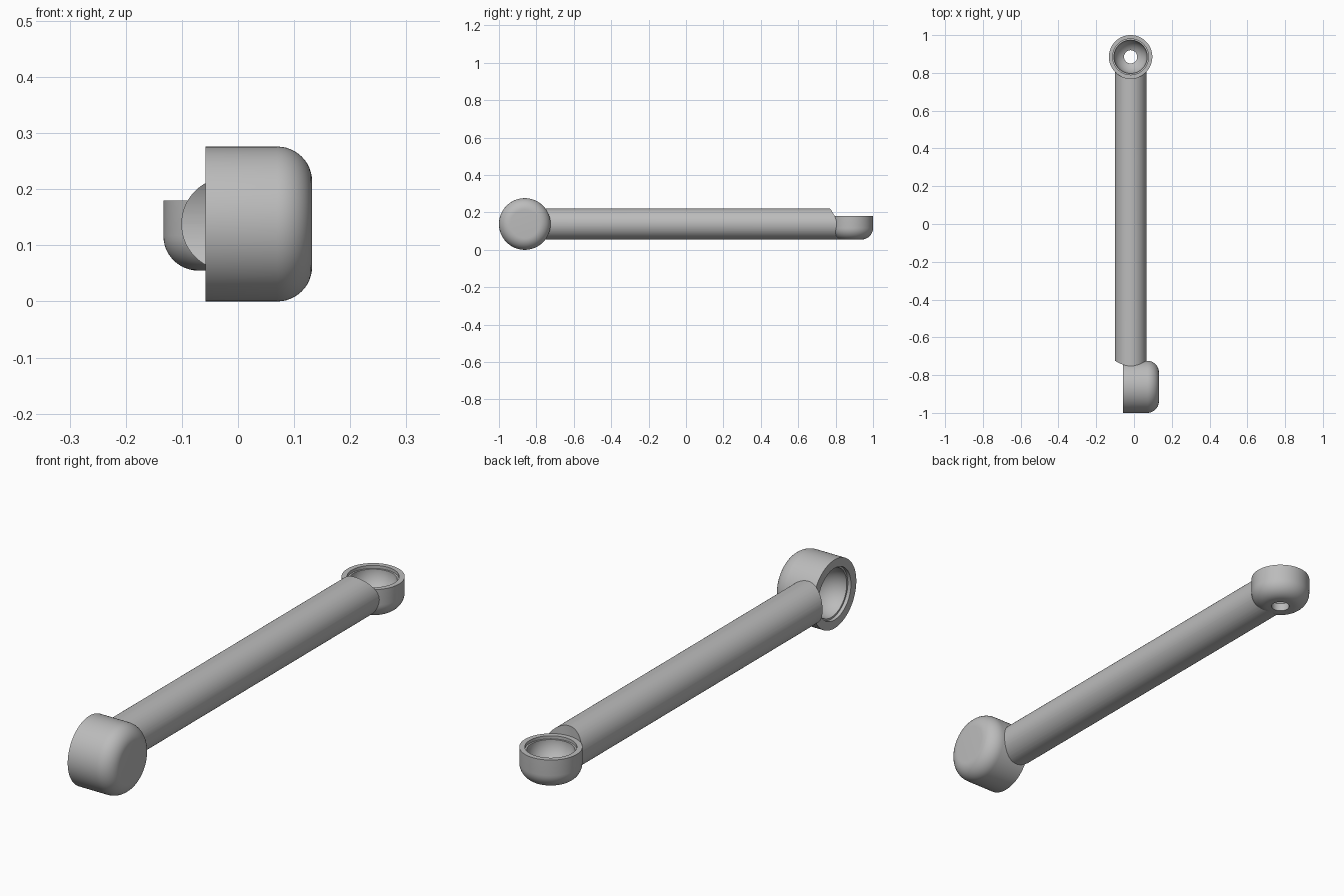
import bpy, bmesh, math
from mathutils import Matrix, Vector

cube = bpy.data.objects.get("Cube")
if cube:
    bpy.data.objects.remove(cube, do_unlink=True)

GREY = (0.5, 0.5, 0.5, 1)
metal = bpy.data.materials.new("grey metal")
metal.use_nodes = True
metal.diffuse_color = GREY
metal.node_tree.nodes["Principled BSDF"].inputs["Base Color"].default_value = GREY

FILLET = 0.062


def finish(obj):
    """Smooth the round surfaces but keep the hard edges."""
    bpy.ops.object.select_all(action='DESELECT')
    obj.select_set(True)
    bpy.context.view_layer.objects.active = obj
    bpy.ops.object.shade_smooth_by_angle(angle=math.radians(30))


def arc(cr, cz, radius, start, end, steps=12):
    """Arc of (radius, height) points; angles in degrees."""
    angles = [math.radians(start + (end - start) * i / steps) for i in range(steps + 1)]
    return [(cr + radius * math.cos(a), cz + radius * math.sin(a)) for a in angles]


def lathe(name, profile, matrix, closed=False, segments=96):
    """Revolve a profile about local z and place it."""
    bm = bmesh.new()
    verts = [bm.verts.new((r, 0, z)) for r, z in profile]
    edges = [bm.edges.new(pair) for pair in zip(verts, verts[1:])]
    if closed:
        edges.append(bm.edges.new((verts[-1], verts[0])))
    bmesh.ops.spin(bm, geom=verts + edges, cent=(0, 0, 0), axis=(0, 0, 1),
                   angle=math.tau, steps=segments, use_duplicate=False)
    bmesh.ops.remove_doubles(bm, verts=bm.verts[:], dist=1e-5)
    bmesh.ops.recalc_face_normals(bm, faces=bm.faces[:])
    mesh = bpy.data.meshes.new(name)
    bm.to_mesh(mesh)
    bm.free()
    mesh.transform(matrix)
    mesh.materials.append(metal)
    obj = bpy.data.objects.new(name, mesh)
    bpy.context.collection.objects.link(obj)
    return obj


def shell(radius, depth):
    """Outside of a cup, from the rounded closed end to the rim."""
    return arc(radius - FILLET, FILLET, FILLET, -90, 0) + [(radius, depth)]


def socket(name, radius, depth, lip, ball, step, hole, matrix):
    """Cup with a stepped lip, a ball cavity and an optional through hole."""
    seat = depth - step
    end = -math.degrees(math.acos(hole / ball))
    inside = [(lip, depth), (lip, seat)] + arc(0, seat, ball, 0, end, 20)
    outside = shell(radius, depth)
    if hole:
        profile = [(hole, 0)] + outside + inside
    else:
        profile = [(0, 0)] + outside + inside
    return lathe(name, profile, matrix, closed=hole > 0)


# Placement of the two sockets: local z points out of the opening
front_place = Matrix.Translation((0.132, -0.862, 0.138)) @ Matrix.Rotation(-math.pi / 2, 4, 'Y')
back_place = Matrix.Translation((-0.018, 0.885, 0.055))

front_socket = socket("front_socket", 0.138, 0.19, 0.104, 0.097, 0.014, 0, front_place)
back_socket = socket("back_socket", 0.115, 0.125, 0.095, 0.088, 0.012, 0.035, back_place)

# Rod, running between the socket centres
start, stop, rod_radius = -0.8, 0.835, 0.083
rod_place = Matrix.Translation((-0.018, start, 0.138)) @ Matrix.Rotation(-math.pi / 2, 4, 'X')
length = stop - start
rod = lathe("rod", [(0, 0), (rod_radius, 0), (rod_radius, length), (0, length)], rod_place)

# Shape the rod ends to fit around the sockets
for radius, place in ((0.138, front_place), (0.115, back_place)):
    profile = [(0, 0)] + shell(radius, 0.5) + [(0, 0.5)]
    cutter = lathe("rod_end_cutter", profile, place)
    cutter.hide_render = True
    cut = rod.modifiers.new("fit", 'BOOLEAN')
    cut.operation = 'DIFFERENCE'
    cut.solver = 'EXACT'
    cut.object = cutter
    bpy.context.view_layer.objects.active = rod
    bpy.ops.object.modifier_apply(modifier=cut.name)
    bpy.data.objects.remove(cutter, do_unlink=True)

for part in (front_socket, back_socket, rod):
    finish(part)
